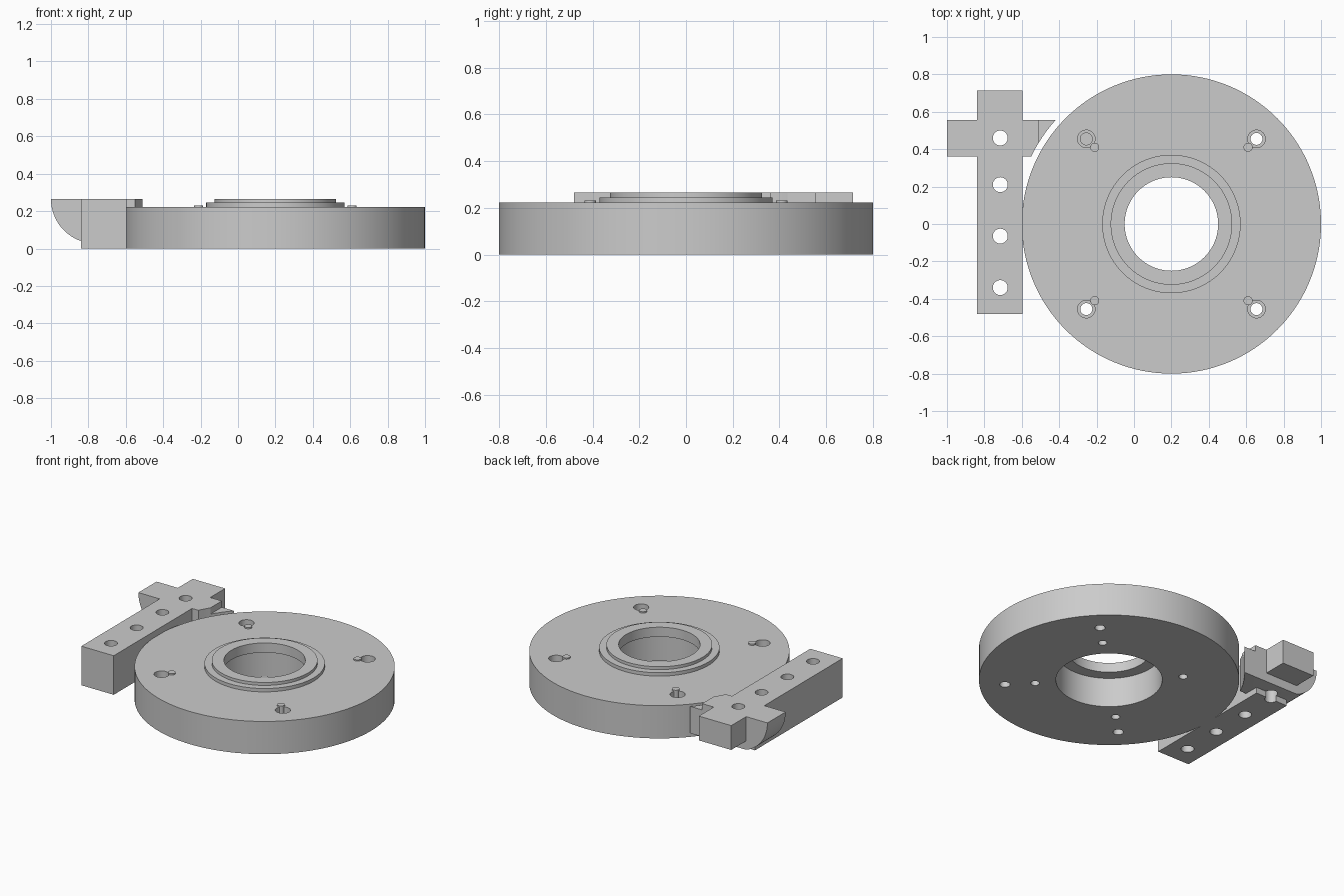
import bpy, bmesh, math
from mathutils import Vector

if "Cube" in bpy.data.objects:
    bpy.data.objects.remove(bpy.data.objects["Cube"])

CX = 0.2  # disc axis


def add_object(name, bm):
    bmesh.ops.recalc_face_normals(bm, faces=bm.faces[:])
    mesh = bpy.data.meshes.new(name)
    bm.to_mesh(mesh)
    bm.free()
    ob = bpy.data.objects.new(name, mesh)
    bpy.context.collection.objects.link(ob)
    return ob


def prism(name, points, direction):
    """Extrude a closed planar outline along a direction."""
    bm = bmesh.new()
    face = bm.faces.new([bm.verts.new(p) for p in points])
    ext = bmesh.ops.extrude_face_region(bm, geom=[face], use_keep_orig=True)
    moved = [g for g in ext["geom"] if isinstance(g, bmesh.types.BMVert)]
    bmesh.ops.translate(bm, verts=moved, vec=Vector(direction))
    return add_object(name, bm)


def box(name, x0, x1, y0, y1, z0, z1):
    return prism(name, [(x0, y0, z0), (x1, y0, z0), (x1, y1, z0), (x0, y1, z0)], (0, 0, z1 - z0))


def cylinder(name, x, y, r, z0, z1, n=32):
    ring = [(x + r * math.cos(2 * math.pi * i / n), y + r * math.sin(2 * math.pi * i / n), z0)
            for i in range(n)]
    return prism(name, ring, (0, 0, z1 - z0))


def lathe(name, profile, x, n=128):
    """Revolve a closed (radius, z) profile about a vertical axis."""
    bm = bmesh.new()
    rings = [[bm.verts.new((x + r * math.cos(2 * math.pi * i / n), r * math.sin(2 * math.pi * i / n), z))
              for r, z in profile] for i in range(n)]
    m = len(profile)
    for i in range(n):
        a, b = rings[i], rings[(i + 1) % n]
        for j in range(m):
            k = (j + 1) % m
            bm.faces.new((a[j], b[j], b[k], a[k]))
    return add_object(name, bm)


def boolean(target, tool, operation="DIFFERENCE"):
    mod = target.modifiers.new("bool", "BOOLEAN")
    mod.operation = operation
    mod.solver = "EXACT"
    mod.object = tool
    bpy.context.view_layer.objects.active = target
    bpy.ops.object.modifier_apply(modifier=mod.name)
    bpy.data.objects.remove(tool)


def smooth(ob):
    bpy.ops.object.select_all(action="DESELECT")
    ob.select_set(True)
    bpy.context.view_layer.objects.active = ob
    bpy.ops.object.shade_smooth_by_angle(angle=math.radians(25))


# Flange disc with stepped collar and a wider bore below the lip
disc = lathe("flange_disc", [(0.327, 0), (0.8, 0), (0.8, 0.222), (0.37, 0.222), (0.37, 0.245),
                             (0.325, 0.245), (0.325, 0.265), (0.25, 0.265), (0.25, 0.2), (0.327, 0.2)], CX)

# Bolt holes with counterbores, blind holes underneath, retaining pins on top
for sx in (-1, 1):
    for sy in (-1, 1):
        boolean(disc, cylinder("cutter", CX + sx * 0.455, sy * 0.455, 0.032, -0.1, 0.4))
        boolean(disc, cylinder("cutter", CX + sx * 0.455, sy * 0.455, 0.047, 0.12, 0.4))
        boolean(disc, cylinder("cutter", CX + sx * 0.323, sy * 0.323, 0.027, -0.1, 0.1))
        smooth(cylinder("retaining_pin", CX + sx * 0.41, sy * 0.41, 0.024, 0.16, 0.231))
smooth(disc)

# Latch arm: rounded outer end, inner end hugging the disc with a lowered step
r, ax, az = 0.238, -0.762, 0.265
a1 = math.acos((-0.84 - ax) / r)
arc = [(ax + r * math.cos(t), 0.36, az - r * math.sin(t))
       for t in (math.pi + (a1 - math.pi) * i / 20 for i in range(21))]
z_low = arc[-1][2]
arm = prism("latch_arm", arc + [(-0.3, 0.36, z_low), (-0.3, 0.36, az)], (0, 0.195, 0))
boolean(arm, cylinder("cutter", CX, 0, 0.832, -0.1, 0.5, 128))
boolean(arm, box("cutter", -0.51, -0.2, 0.2, 0.7, 0.222, 0.4))

# Mounting bar with a raised underside at its end, joined to the arm
bracket = prism("mounting_bracket", [(-0.84, y, z) for y, z in (
    (-0.48, 0), (0.46, 0), (0.46, 0.1), (0.715, 0.1), (0.715, 0.265), (-0.48, 0.265))], (0.243, 0, 0))
boolean(bracket, arm, "UNION")
for y in (0.46, 0.21, -0.065, -0.34):
    boolean(bracket, cylinder("cutter", -0.715, y, 0.04, -0.1, 0.5))
smooth(bracket)
